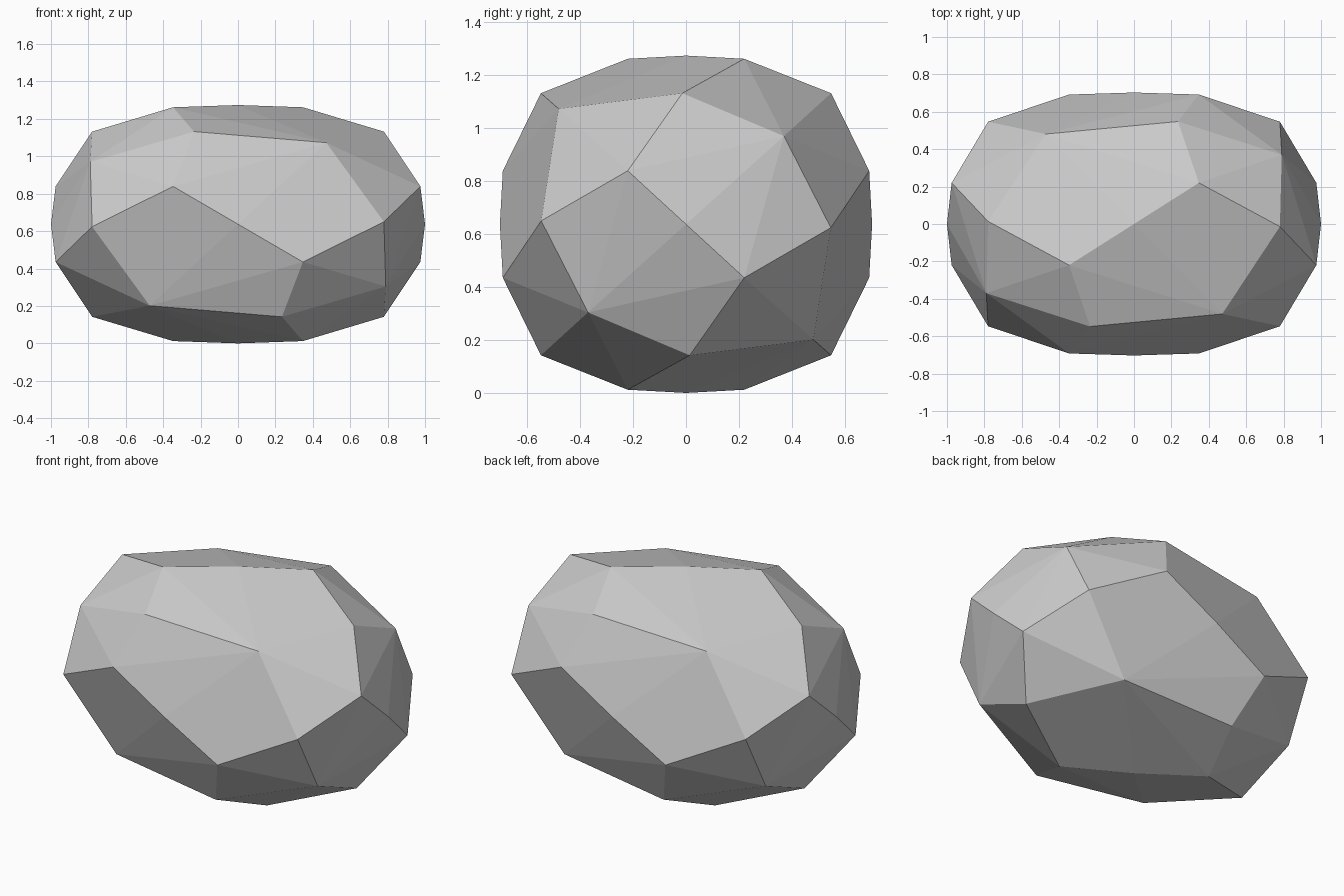
import bpy
import bmesh
import math

cube = bpy.data.objects.get("Cube")
if cube:
    bpy.data.objects.remove(cube, do_unlink=True)

HALF_X, HALF_Y, HALF_Z = 1.0, 0.703, 0.637

# One corner of each kind; half turns about the three axes give the rest
CORNERS = [
    (HALF_X, 0, 0), (0, HALF_Y, 0), (0, 0, HALF_Z),
    (0.347, 0.22, 0.625), (0.347, 0.692, 0.202), (0.975, -0.22, 0.202),
    (0.78, -0.547, 0.013), (0.78, -0.014, 0.495), (0.235, 0.548, 0.495),
    (0.79, 0.37, 0.333), (0.472, -0.481, 0.436),
]
HALF_TURNS = [(1, 1, 1), (1, -1, -1), (-1, 1, -1), (-1, -1, 1)]

# Flat grey stone colour
grey = bpy.data.materials.new("stone_grey")
grey.use_nodes = True
colour = (0.6, 0.6, 0.6, 1)
grey.diffuse_color = colour
grey.node_tree.nodes["Principled BSDF"].inputs["Base Color"].default_value = colour

# Faceted convex body wrapped around the corners
bm = bmesh.new()
for x, y, z in CORNERS:
    for sx, sy, sz in HALF_TURNS:
        bm.verts.new((x * sx, y * sy, z * sz + HALF_Z))
bmesh.ops.remove_doubles(bm, verts=bm.verts, dist=0.001)
bmesh.ops.convex_hull(bm, input=bm.verts)

# Join nearly flat triangle pairs into clean facets
bmesh.ops.dissolve_limit(bm, angle_limit=math.radians(1.5),
                         verts=bm.verts, edges=bm.edges)
bmesh.ops.recalc_face_normals(bm, faces=bm.faces)

mesh = bpy.data.meshes.new("faceted_stone")
bm.to_mesh(mesh)
bm.free()
mesh.materials.append(grey)
stone = bpy.data.objects.new("faceted_stone", mesh)
bpy.context.collection.objects.link(stone)
